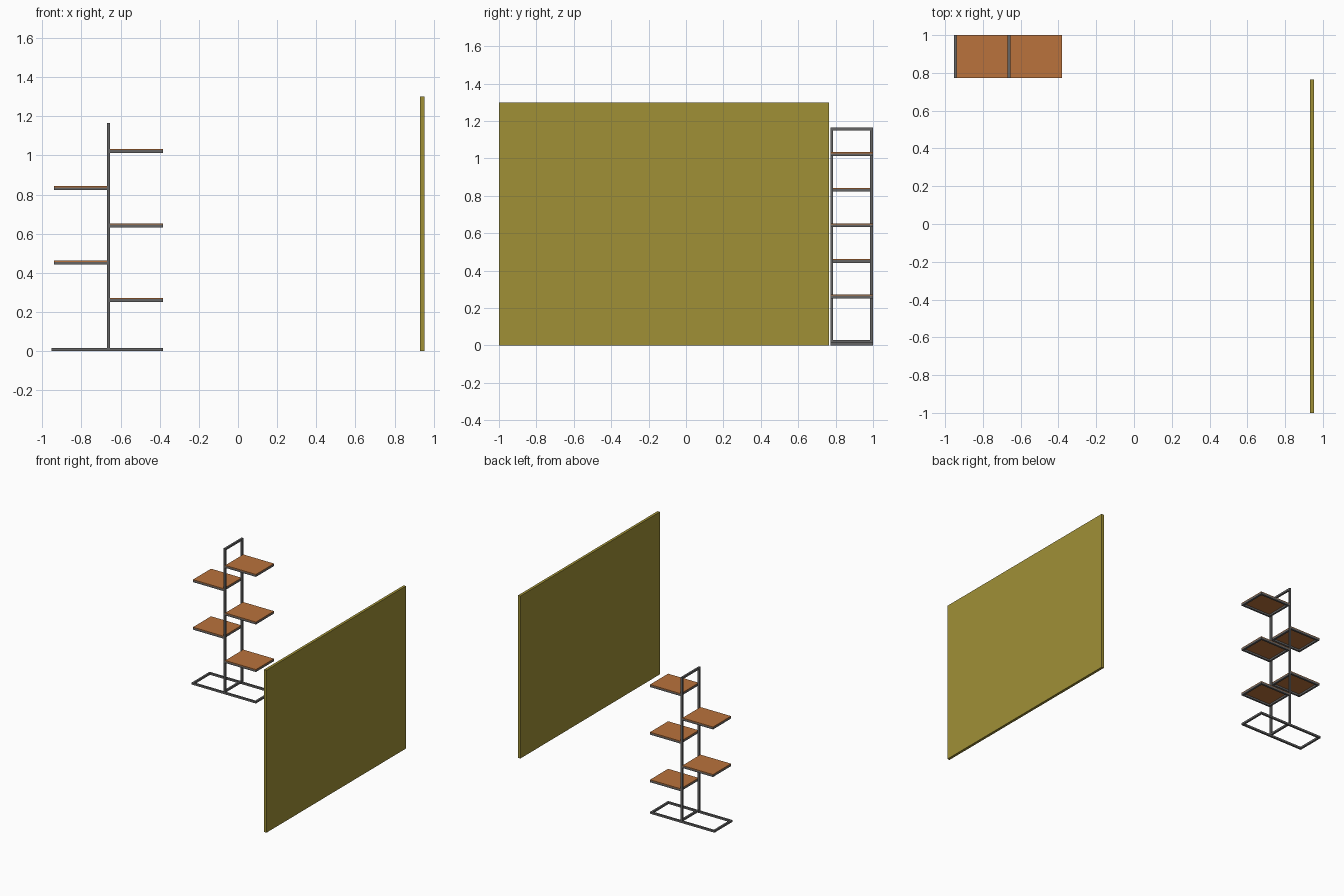
import bpy
import bmesh

if "Cube" in bpy.data.objects:
    bpy.data.objects.remove(bpy.data.objects["Cube"])


def material(name, rgb):
    m = bpy.data.materials.new(name)
    m.diffuse_color = (*rgb, 1.0)
    m.use_nodes = True
    m.node_tree.nodes["Principled BSDF"].inputs["Base Color"].default_value = m.diffuse_color
    return m


STEEL = material("grey steel", (0.13, 0.13, 0.13))
WOOD = material("orange wood", (0.49, 0.17, 0.045))
OLIVE = material("olive board", (0.35, 0.28, 0.037))


def boxes(name, parts, mat):
    """One object from axis-aligned boxes given as (x0, x1, y0, y1, z0, z1)."""
    bm = bmesh.new()
    for x0, x1, y0, y1, z0, z1 in parts:
        verts = bmesh.ops.create_cube(bm, size=1.0)["verts"]
        for v in verts:
            v.co = ((x0 + x1) / 2 + v.co.x * (x1 - x0),
                    (y0 + y1) / 2 + v.co.y * (y1 - y0),
                    (z0 + z1) / 2 + v.co.z * (z1 - z0))
    me = bpy.data.meshes.new(name)
    bm.to_mesh(me)
    bm.free()
    me.materials.append(mat)
    ob = bpy.data.objects.new(name, me)
    bpy.context.collection.objects.link(ob)
    return ob


T = 0.015                 # square tube width
Y0, Y1 = 0.772, 1.0       # depth of the stand


def ring(x0, x1, z0, z1):
    """Four tubes forming a flat rectangular frame."""
    return [(x0, x1, Y0, Y0 + T, z0, z1), (x0, x1, Y1 - T, Y1, z0, z1),
            (x0, x0 + T, Y0 + T, Y1 - T, z0, z1),
            (x1 - T, x1, Y0 + T, Y1 - T, z0, z1)]


# wall board
boxes("wall_board", [(0.931, 0.952, -1.0, 0.764, 0.0, 1.3)], OLIVE)

# floor frame
boxes("base_frame", ring(-0.952, -0.382, 0.0, 0.015), STEEL)

# upright loop: two posts with top and bottom crossbars
PX0, PX1 = -0.6685, -0.6535
boxes("upright_frame", [
    (PX0, PX1, Y0, Y0 + T, 0.015, 1.165),
    (PX0, PX1, Y1 - T, Y1, 0.015, 1.165),
    (PX0, PX1, Y0 + T, Y1 - T, 1.15, 1.165),
    (PX0, PX1, Y0 + T, Y1 - T, 0.013, 0.028)], STEEL)

# shelves alternating right and left of the posts
for i in range(5):
    top = 0.272 + 0.1903 * i
    x0, x1 = (PX1, -0.382) if i % 2 == 0 else (-0.939, PX0)
    boxes(f"shelf_frame_{i + 1}", ring(x0, x1, top - 0.02, top - 0.006), STEEL)
    boxes(f"shelf_board_{i + 1}", [(x0, x1, Y0, Y1, top - 0.006, top)], WOOD)
